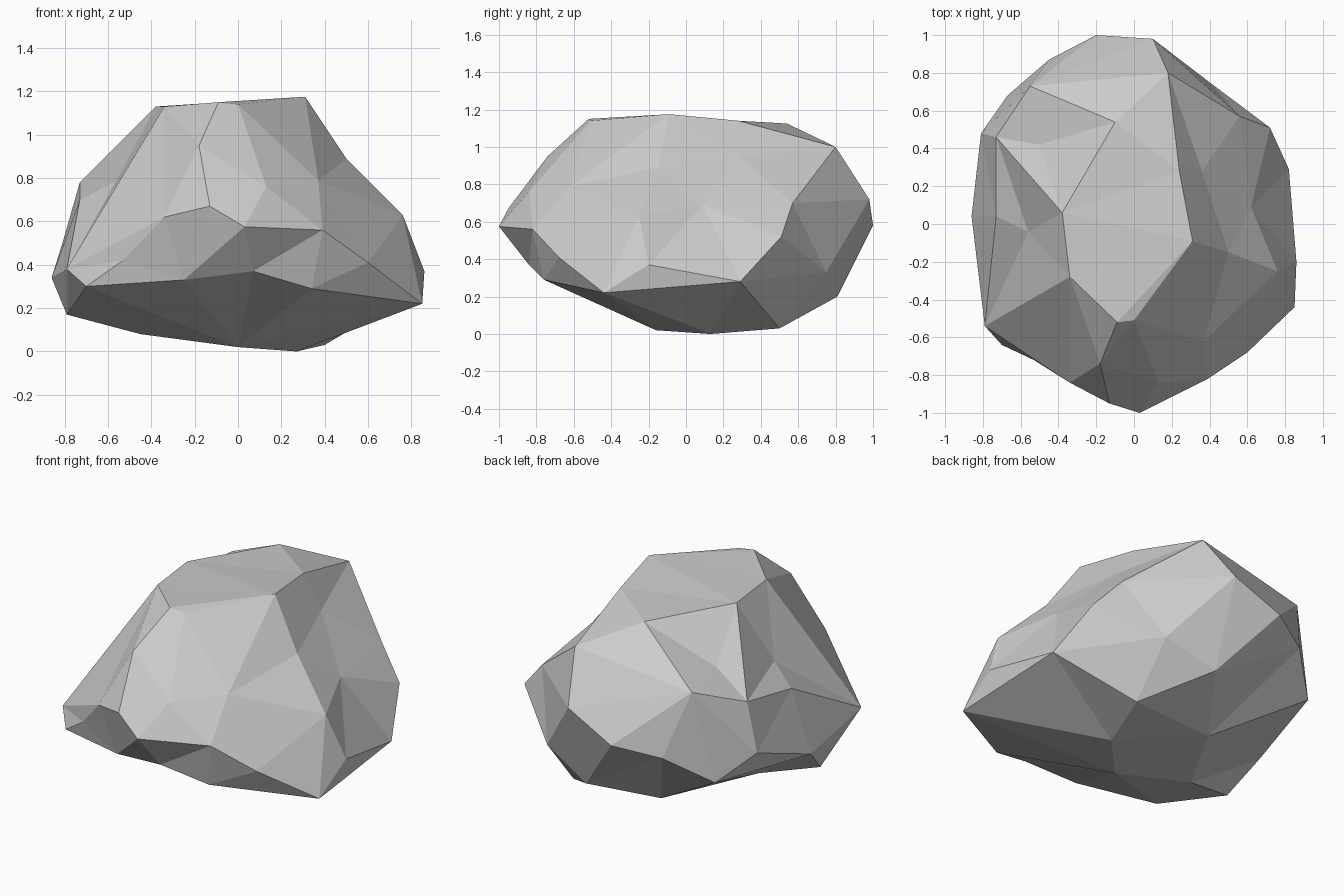
import bpy, bmesh
from mathutils import Vector

# Main corners of the boulder, from the plateau down to the underside
corners = [
    # plateau rim
    (-.09, -.52, 1.15), (0, -.51, 1.14), (.31, -.09, 1.175),
    (.24, .28, 1.14), (.18, .80, 1.0), (-.10, .54, 1.125), (-.38, .06, 1.13), (-.34, -.28, 1.13),
    # shoulders
    (-.18, -.74, .95), (.13, -.84, .76), (.37, -.62, .79), (.50, -.15, .89), (.36, .28, .95),
    (.62, .09, .69), (.76, -.25, .63), (.56, .57, .70), (-.55, .73, .89), (-.73, .46, .78),
    (-.56, -.04, .79), (-.73, .04, .70), (-.50, .42, .91),
    # widest belt
    (.03, -1, .575), (-.13, -.95, .67), (-.34, -.84, .62), (.39, -.82, .56), (.60, -.68, .41),
    (.86, -.20, .37), (.72, .51, .52), (.10, .98, .72), (-.20, 1, .58), (-.45, .87, .52),
    (-.81, .48, .50), (-.86, .04, .34), (-.79, -.54, .38), (-.53, -.72, .42), (.40, .75, .33),
    # underside
    (.07, -.84, .37), (.34, -.76, .29), (.85, -.44, .22), (.82, .29, .28), (.10, .81, .20),
    (-.67, .68, .36), (-.70, -.64, .30), (-.79, -.15, .17), (-.45, -.05, .08), (0, -.16, .02),
    (.27, .13, 0), (.40, .50, .03), (-.15, .45, .04), (-.25, -.79, .33),
]

# Wrap a skin around the corners on a rounded ball, then pull it to shape
centre = Vector((0, .03, .52))
bm = bmesh.new()
home = {}
for c in corners:
    d = Vector(c) - centre
    v = bm.verts.new(d.normalized() * d.length ** .15)
    home[v] = Vector(c)
bmesh.ops.convex_hull(bm, input=bm.verts[:])
for v in bm.verts[:]:
    if v.link_faces:
        v.co = home[v]
    else:
        bm.verts.remove(v)
bmesh.ops.recalc_face_normals(bm, faces=bm.faces[:])

mesh = bpy.data.meshes.new("boulder")
bm.to_mesh(mesh)
bm.free()
boulder = bpy.data.objects.new("boulder", mesh)
bpy.context.collection.objects.link(boulder)
